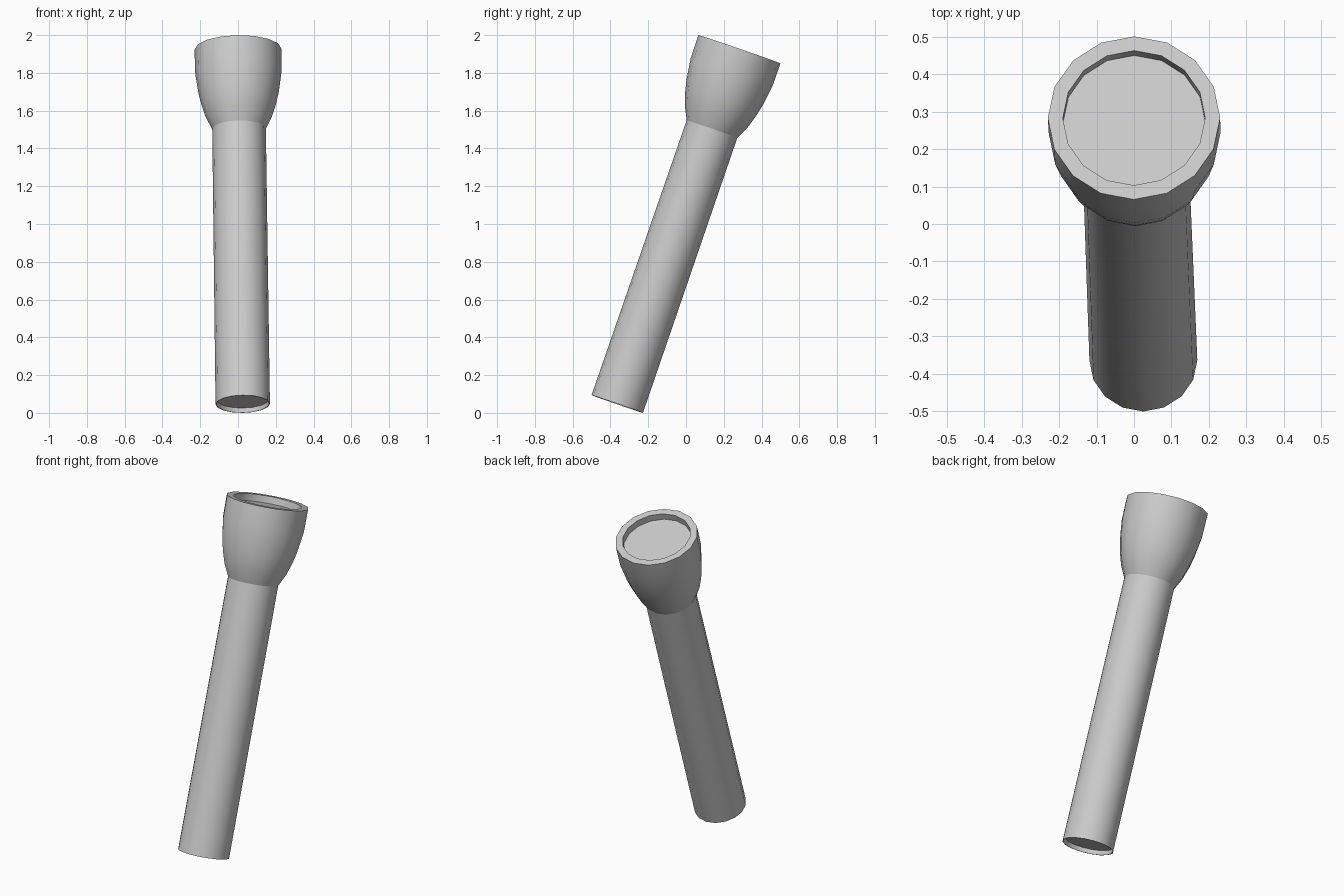
import bpy, bmesh
from math import cos, sin, pi, radians
from mathutils import Vector

if "Cube" in bpy.data.objects:
    bpy.data.objects.remove(bpy.data.objects["Cube"])

SIDES = 16
tail = Vector((0.025, -0.364, 0.047))
tip = Vector((0.0, 0.283, 1.925))
axis = tip - tail
L = axis.length
tilt = Vector((0, 0, 1)).rotation_difference(axis)


def lathe(name, profile, cap_start=False, cap_end=False):
    """Revolve (radius, height) points about the tilted torch axis."""
    bm = bmesh.new()
    rings = [[bm.verts.new((r * cos(2 * pi * i / SIDES), r * sin(2 * pi * i / SIDES), h))
              for i in range(SIDES)] for r, h in profile]
    for a, b in zip(rings, rings[1:]):
        for i in range(SIDES):
            j = (i + 1) % SIDES
            bm.faces.new((a[i], a[j], b[j], b[i]))
    if cap_start:
        bm.faces.new(rings[0][::-1])
    if cap_end:
        bm.faces.new(rings[-1])
    me = bpy.data.meshes.new(name)
    bm.to_mesh(me)
    bm.free()
    ob = bpy.data.objects.new(name, me)
    bpy.context.collection.objects.link(ob)
    ob.rotation_mode = 'QUATERNION'
    ob.rotation_quaternion = tilt
    ob.location = tail
    bpy.ops.object.select_all(action='DESELECT')
    ob.select_set(True)
    bpy.context.view_layer.objects.active = ob
    bpy.ops.object.shade_smooth_by_angle(angle=radians(32))
    return ob


# Handle tube with a thin rim around the recessed tail cap
lathe("handle", [(0.138, 0.025), (0.140, 0.0), (0.144, 0.0), (0.142, 1.54)], cap_start=True)

# Flared head with a flat front rim and inner wall
lathe("head", [(0.142, 1.54), (0.176, 1.61), (0.198, 1.68), (0.213, 1.745),
               (0.229, 1.86), (0.23, L), (0.19, L), (0.19, L - 0.04)])

# Lens disc set below the rim
lathe("lens", [(0.10, L - 0.04), (0.19, L - 0.04)][::-1], cap_end=True)
